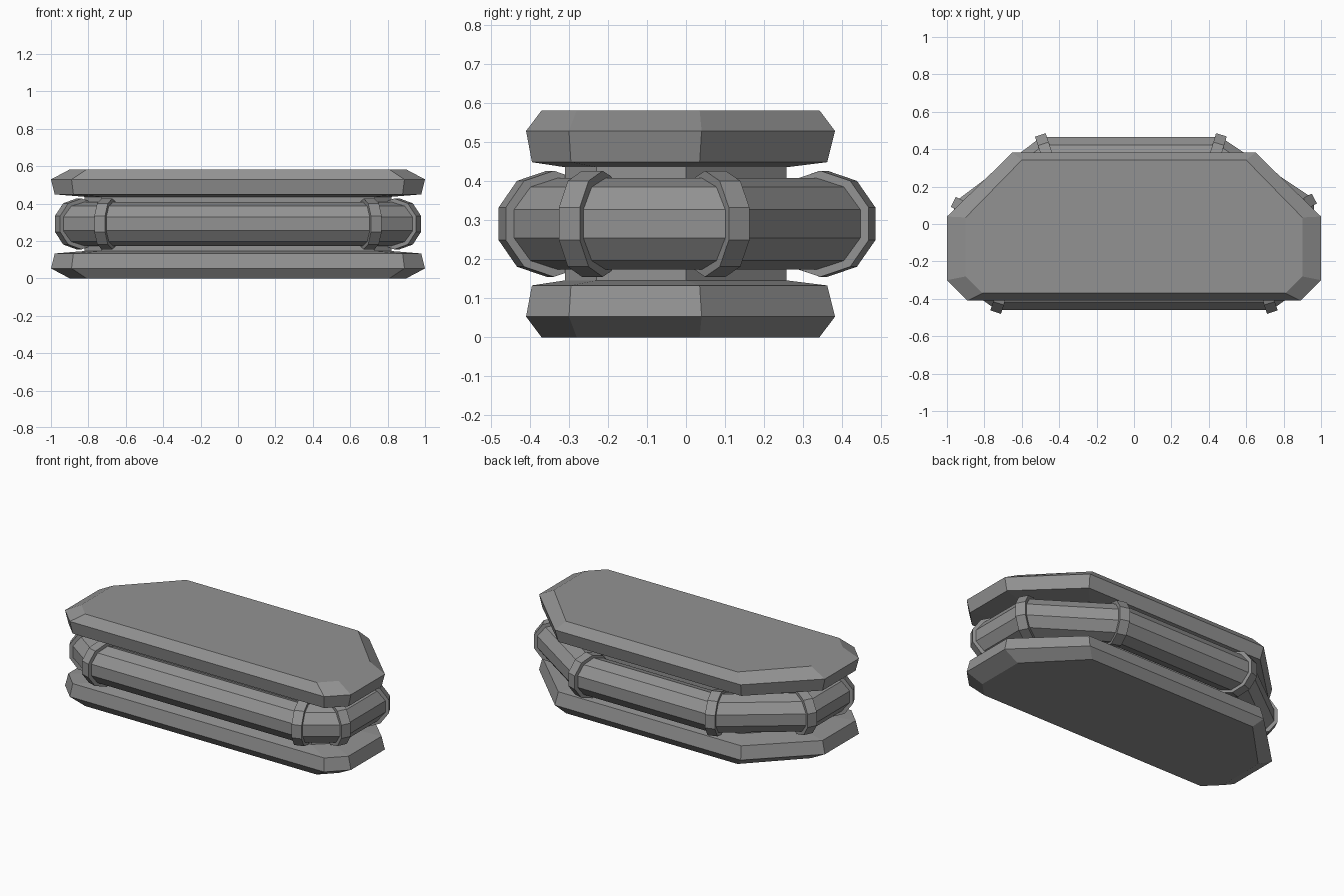
import bpy
import bmesh
from math import sin, cos, pi
from mathutils import Vector

cube = bpy.data.objects.get("Cube")
if cube:
    bpy.data.objects.remove(cube, do_unlink=True)

grey = bpy.data.materials.new("mid_grey")
grey.use_nodes = True
grey.diffuse_color = (0.29, 0.29, 0.29, 1)
grey.node_tree.nodes["Principled BSDF"].inputs["Base Color"].default_value = (0.29, 0.29, 0.29, 1)

MID_Z = 0.291
SIDES = 10


def loft(name, rings, closed=False):
    """Skin a list of equal point rings, capping the ends or closing the loop."""
    bm = bmesh.new()
    loops = [[bm.verts.new(p) for p in ring] for ring in rings]
    pairs = list(zip(loops, loops[1:]))
    if closed:
        pairs.append((loops[-1], loops[0]))
    else:
        bm.faces.new(loops[0])
        bm.faces.new(loops[-1])
    n = len(loops[0])
    for a, b in pairs:
        for i in range(n):
            j = (i + 1) % n
            bm.faces.new((a[i], a[j], b[j], b[i]))
    bmesh.ops.recalc_face_normals(bm, faces=bm.faces)
    mesh = bpy.data.meshes.new(name)
    bm.to_mesh(mesh)
    bm.free()
    mesh.materials.append(grey)
    obj = bpy.data.objects.new(name, mesh)
    bpy.context.collection.objects.link(obj)
    return obj


def outline(half, z):
    """Mirror a right-hand half outline (front to back) across x at height z."""
    pts = half + [(-x, y) for x, y in reversed(half)]
    return [(x, y, z) for x, y in pts]


# Plate and core outlines, right half from front to back
rim = [(0.89, -0.41), (1.0, -0.30), (1.0, 0.04), (0.65, 0.382)]
face = [(0.81, -0.37), (0.90, -0.28), (0.90, 0.035), (0.60, 0.342)]
lip = [(0.88, -0.395), (0.98, -0.295), (0.98, 0.035), (0.64, 0.362)]
waist = [(0.73, -0.31), (0.82, -0.23), (0.82, 0.0), (0.55, 0.258)]

# Matching plates above and below the middle
for name, s in (("top_plate", 1), ("bottom_plate", -1)):
    layers = ((waist, 0.145), (lip, 0.158), (rim, 0.238), (face, MID_Z))
    loft(name, [outline(half, MID_Z + s * h) for half, h in layers])

# Recessed core joining the plates
loft("core", [outline(waist, MID_Z + h) for h in (-0.15, 0.15)])

# Centre line of the pipe, anticlockwise from the front left
path = [Vector(p) for p in ((0.70, -0.348), (0.85, -0.24), (0.85, 0.075), (0.43, 0.353),
                            (-0.46, 0.353), (-0.85, 0.06), (-0.85, -0.24), (-0.70, -0.348))]


def section(centre, side, radius, stretch=1.0):
    """Ten-sided vertical ring with a flat facing outwards."""
    ring = []
    for k in range(SIDES):
        a = 2 * pi * (k + 0.5) / SIDES
        p = centre + side * (radius * stretch * cos(a))
        ring.append((p.x, p.y, MID_Z + radius * sin(a)))
    return ring


pipe_rings = []
for i, p in enumerate(path):
    d_in = (p - path[i - 1]).normalized()
    d_out = (path[(i + 1) % len(path)] - p).normalized()
    along = (d_in + d_out).normalized()
    side = Vector((along.y, -along.x))
    pipe_rings.append(section(p, side, 0.117, 1 / along.dot(d_in)))
    # Collar covering each bend
    loft(f"pipe_collar_{i + 1}",
         [section(p + along * t, side, 0.136) for t in (-0.03, 0.03)])

# Mitred pipe running all the way round
loft("pipe", pipe_rings, closed=True)
